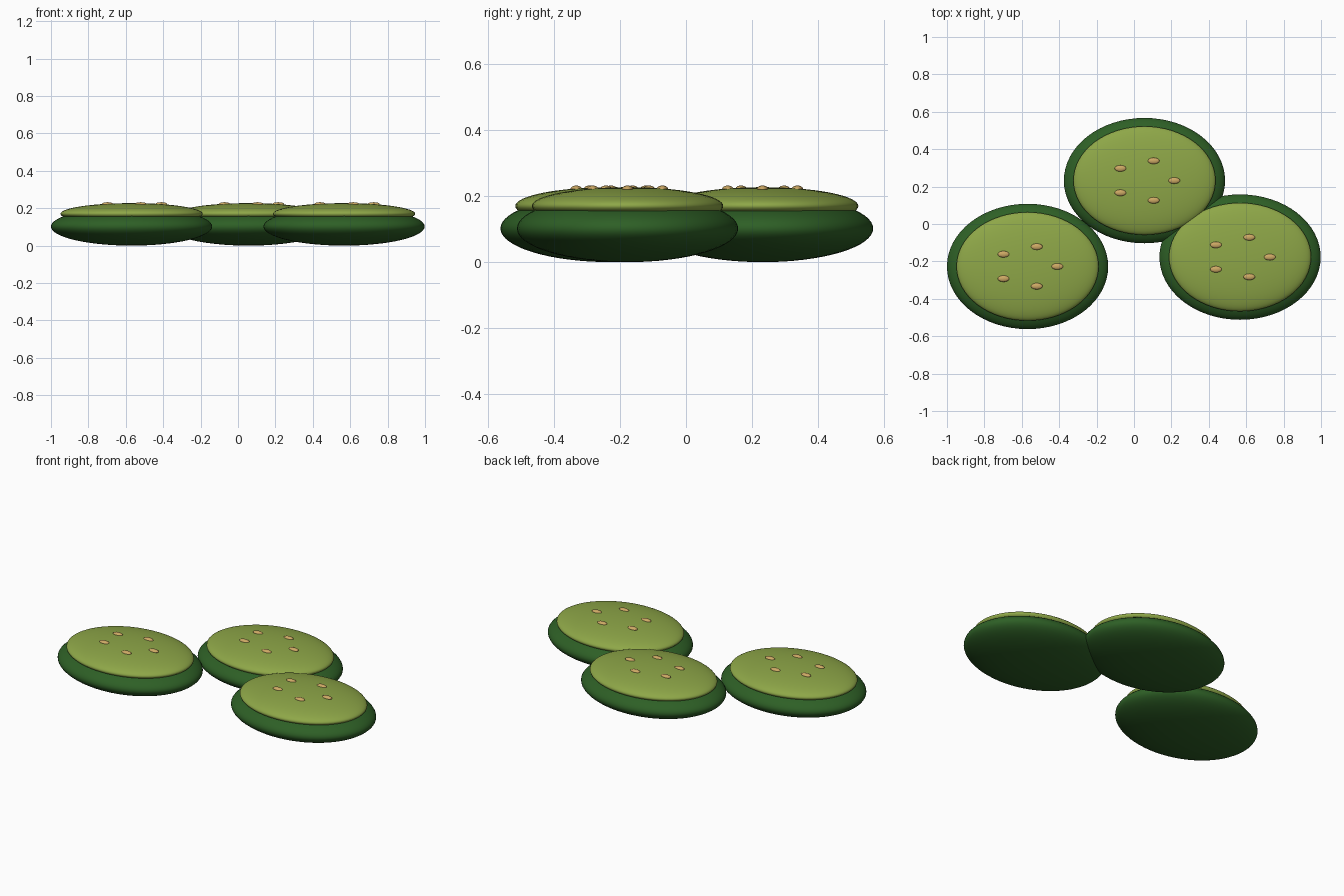
import bpy
import math

if "Cube" in bpy.data.objects:
    bpy.data.objects.remove(bpy.data.objects["Cube"])


def material(name, colour):
    m = bpy.data.materials.new(name)
    m.diffuse_color = (*colour, 1)
    m.use_nodes = True
    m.node_tree.nodes["Principled BSDF"].inputs["Base Color"].default_value = m.diffuse_color
    return m


SKIN = material("dark green skin", (0.027, 0.115, 0.019))
FLESH = material("light green flesh", (0.27, 0.385, 0.064))
SEED = material("tan seed", (0.62, 0.40, 0.13))


def ellipsoid(name, centre, radii, mat, segments, rings):
    bpy.ops.mesh.primitive_uv_sphere_add(segments=segments, ring_count=rings,
                                         radius=1, location=centre)
    ob = bpy.context.object
    ob.name = name
    ob.scale = radii
    bpy.ops.object.transform_apply(location=False, rotation=False, scale=True)
    bpy.ops.object.shade_smooth()
    ob.data.materials.append(mat)
    return ob


def slice_piece(tag, x, y):
    # Rounded skin with a flatter disc of flesh sunk into its top
    ellipsoid("skin_" + tag, (x, y, 0.102), (0.431, 0.335, 0.102), SKIN, 64, 32)
    ellipsoid("flesh_" + tag, (x, y, 0.17), (0.38, 0.29, 0.057), FLESH, 64, 32)
    # Ring of five seeds resting on the flesh
    for i in range(5):
        a = math.tau * i / 5
        ellipsoid(f"seed_{tag}_{i + 1}",
                  (x + 0.159 * math.cos(a), y + 0.111 * math.sin(a), 0.222),
                  (0.031, 0.017, 0.010), SEED, 24, 12)


for tag, x, y in (("left", -0.569, -0.227),
                  ("back", 0.056, 0.232),
                  ("right", 0.567, -0.177)):
    slice_piece(tag, x, y)
